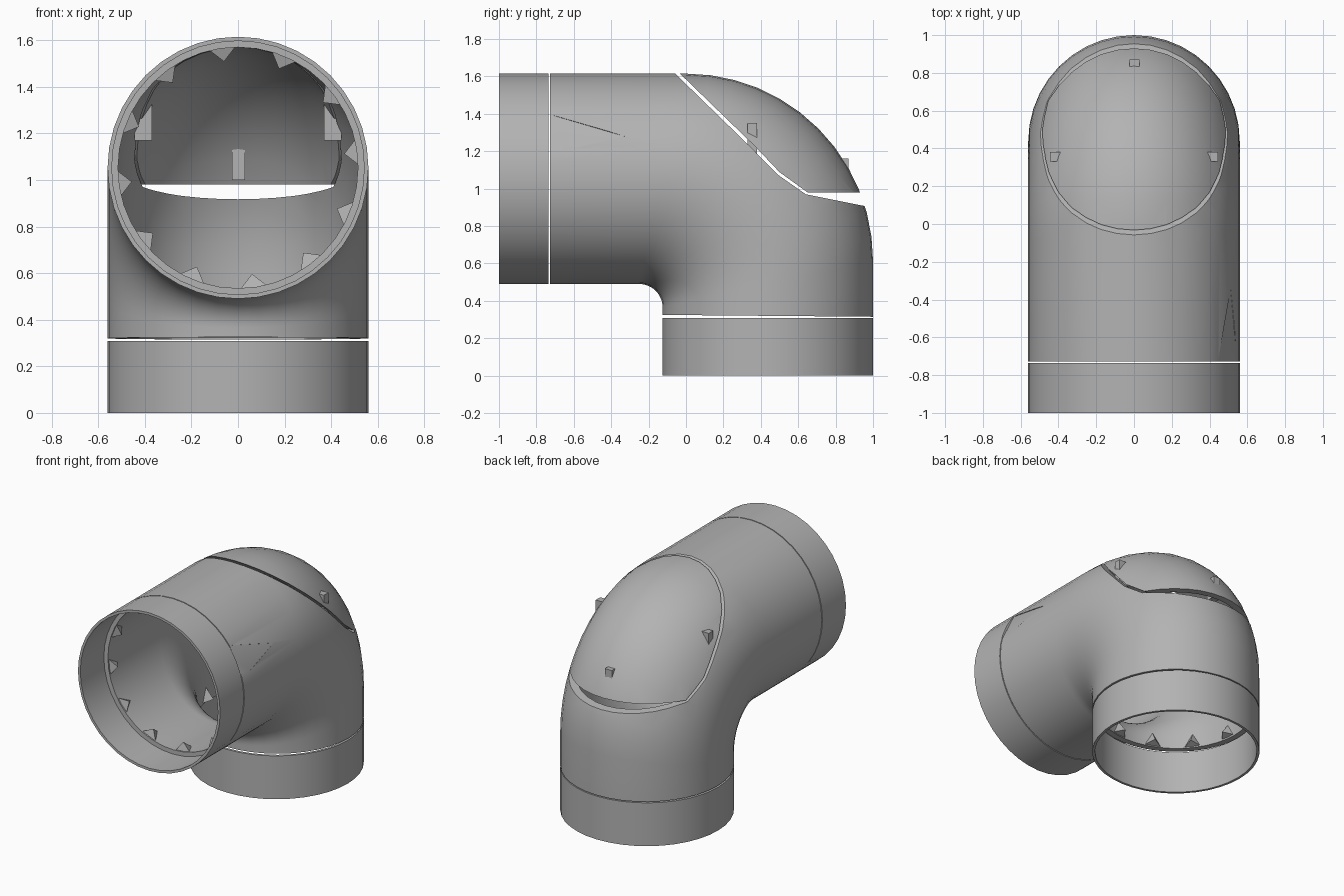
import bpy, bmesh, math
from mathutils import Vector

if "Cube" in bpy.data.objects:
    bpy.data.objects.remove(bpy.data.objects["Cube"])

grey = bpy.data.materials.new("pipe grey")
grey.use_nodes = True
colour = (0.45, 0.45, 0.45, 1)
grey.diffuse_color = colour
grey.node_tree.nodes["Principled BSDF"].inputs["Base Color"].default_value = colour

SIDES = 40
RADIUS = 0.56
TOP, UNDER = 1.615, 0.49        # horizontal leg, outer heights
BACK, FRONT = 1.0, -0.125       # vertical leg, outer depths
WALL, THIN = 0.045, 0.018


def finish(name, bm):
    bmesh.ops.recalc_face_normals(bm, faces=bm.faces)
    mesh = bpy.data.meshes.new(name)
    bm.to_mesh(mesh)
    bm.free()
    mesh.materials.append(grey)
    obj = bpy.data.objects.new(name, mesh)
    bpy.context.collection.objects.link(obj)
    return obj


def smooth(obj):
    bpy.ops.object.select_all(action='DESELECT')
    obj.select_set(True)
    bpy.context.view_layer.objects.active = obj
    bpy.ops.object.shade_smooth_by_angle(angle=math.radians(35))


def tube(name, sections, wall):
    """Hollow pipe through sections, each an (outer, inner) pair of y,z points."""
    bm = bmesh.new()

    def ring(section, inset):
        a, b = (Vector((0, *p)) for p in section)
        mid, arm = (a + b) / 2, (a - b) / 2
        arm = arm.normalized() * (arm.length - inset)
        return [bm.verts.new(mid + arm * math.cos(t) +
                             Vector(((RADIUS - inset) * math.sin(t), 0, 0)))
                for t in (math.tau * i / SIDES for i in range(SIDES))]

    loops = [ring(s, 0) for s in sections] + [ring(s, wall) for s in reversed(sections)]
    for p, q in zip(loops, loops[1:] + loops[:1]):
        for i in range(SIDES):
            j = (i + 1) % SIDES
            bm.faces.new((p[i], p[j], q[j], q[i]))
    return finish(name, bm)


def prism(name, corners, offset):
    """Solid swept from a polygon along an offset."""
    bm = bmesh.new()
    face = bm.faces.new([bm.verts.new(c) for c in corners])
    extra = bmesh.ops.extrude_face_region(bm, geom=[face], use_keep_orig=True)
    moved = [v for v in extra["geom"] if isinstance(v, bmesh.types.BMVert)]
    bmesh.ops.translate(bm, verts=moved, vec=offset)
    return finish(name, bm)


def carve(obj, cutter, operation):
    mod = obj.modifiers.new("carve", 'BOOLEAN')
    mod.operation, mod.object, mod.solver = operation, cutter, 'EXACT'
    bpy.context.view_layer.update()
    graph = bpy.context.evaluated_depsgraph_get()
    mesh = bpy.data.meshes.new_from_object(obj.evaluated_get(graph))
    obj.modifiers.clear()
    obj.data = mesh
    bpy.data.objects.remove(cutter)


def level(z):
    return (BACK, z), (FRONT, z)


def upright(y):
    return (y, TOP), (y, UNDER)


# Elbow path: wide outer curve, tight inner curve
bend = []
for k in range(13):
    t = math.pi / 2 * k / 12
    s, c = math.sin(t), math.cos(t)
    bend.append(((s, 0.615 + c), (-0.25 + 0.125 * s, 0.365 + 0.125 * c)))
path = [upright(-0.728)] + bend + [((BACK, 0.315), (FRONT, 0.325))]


def side_cutter(name, profile):
    return prism(name, [(-1, y, z) for y, z in profile], (2, 0, 0))


# Elbow body with the opening for the cover and a flat spot on its side
body = tube("elbow_body", path, WALL)
carve(body, side_cutter("opening_cutter", [
    (-0.145, 1.7), (0.35, 1.218), (0.49, 1.075), (0.64, 0.97),
    (0.94, 0.91), (1.3, 0.85), (1.3, 1.7)]), 'DIFFERENCE')
carve(body, prism("flat_cutter", [
    (0.547, -0.74, 1.18), (0.44, -0.74, 1.4), (0.51, -0.33, 1.28)],
    (0.18, 0, 0.09)), 'DIFFERENCE')
smooth(body)

# Rear cover filling the opening
cover = tube("rear_cover", path, WALL)
carve(cover, side_cutter("cover_cutter", [
    (-0.12, 1.7), (0.37, 1.225), (0.5, 1.088), (0.65, 0.98),
    (1.3, 0.98), (1.3, 1.7)]), 'INTERSECT')
smooth(cover)

# Thin collars on both ends
smooth(tube("front_collar", [upright(-1), upright(-0.735)], THIN))
smooth(tube("bottom_collar", [level(0), level(0.308)], THIN))


# Small pointed catches around both joints
def catches(name, centre, axis_up, count):
    bm = bmesh.new()
    for i in range(count):
        t = math.tau * (i + 0.25) / count
        c, s = math.cos(t), math.sin(t)
        out = Vector((c, s, 0)) if axis_up else Vector((c, 0, s))
        along = Vector((0, 0, 1)) if axis_up else Vector((0, 1, 0))
        across = out.cross(along)
        base = Vector(centre) + out * (RADIUS - WALL + 0.005)
        pts = [base + across * 0.06, base - across * 0.06, base + along * 0.1,
               base - out * 0.06 + along * 0.02]
        v = [bm.verts.new(p) for p in pts]
        for a, b, d in ((0, 1, 2), (0, 1, 3), (1, 2, 3), (0, 2, 3)):
            bm.faces.new((v[a], v[b], v[d]))
    return finish(name, bm)


catches("front_catches", (0, -0.72, (TOP + UNDER) / 2), False, 12)
catches("bottom_catches", (0, (BACK + FRONT) / 2, 0.33), True, 12)


# Clips holding the cover, poking slightly through it
def clip(name, low, high):
    (x0, y0, z0), (x1, y1, z1) = low, high
    prism(name, [(x0, y0, z0), (x1, y0, z0), (x1, y1, z0), (x0, y1, z0)],
          (0, 0, z1 - z0))


for side, label in ((1, "left"), (-1, "right")):
    clip(label + "_clip", (side * 0.37, 0.33, 1.17), (side * 0.445, 0.38, 1.35))
clip("rear_clip", (-0.025, 0.8, 1.0), (0.03, 0.87, 1.16))
